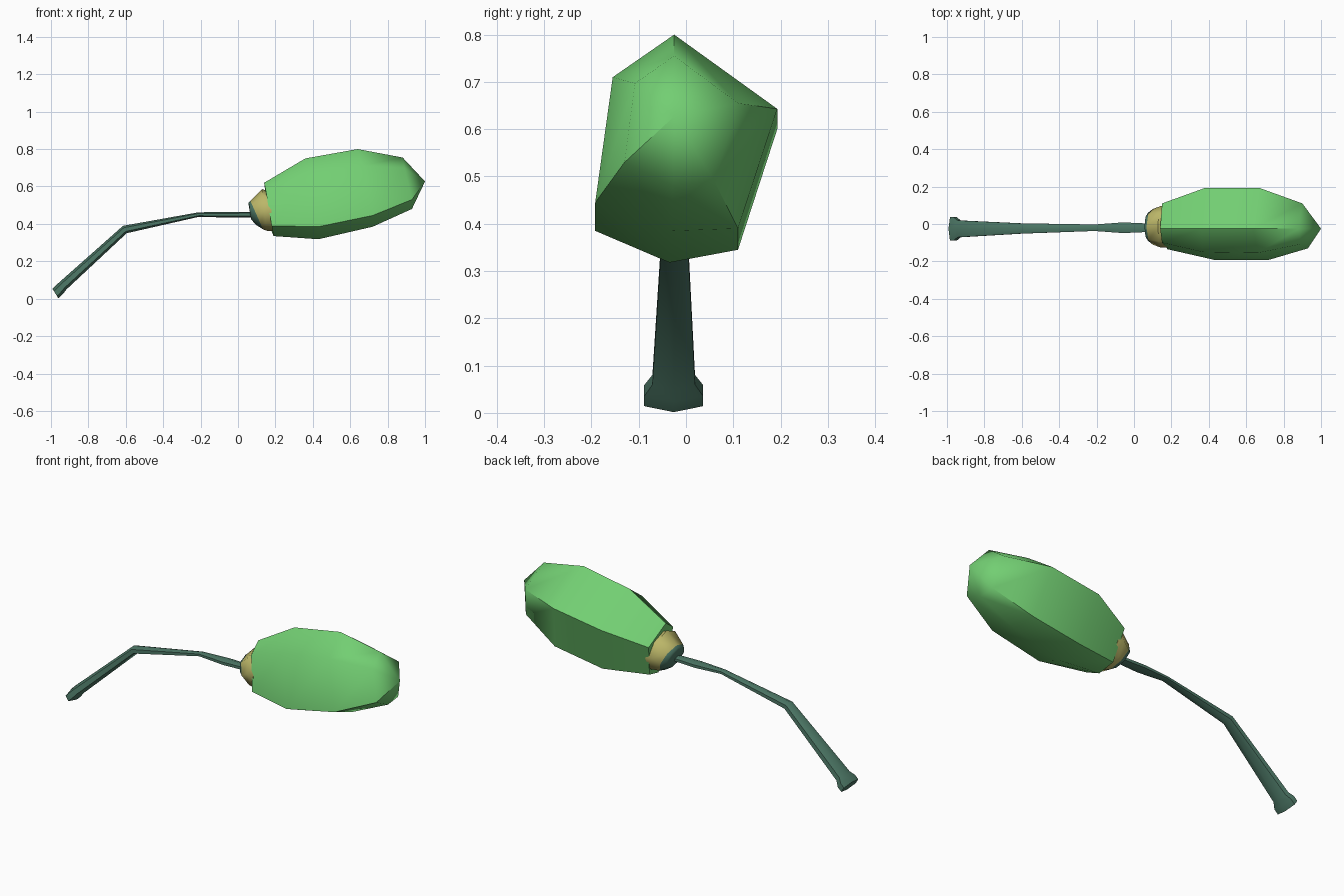
import bpy, bmesh, math
from mathutils import Vector

if "Cube" in bpy.data.objects:
    bpy.data.objects.remove(bpy.data.objects["Cube"])


def material(name, rgb):
    m = bpy.data.materials.new(name)
    m.diffuse_color = (*rgb, 1)
    m.use_nodes = True
    m.node_tree.nodes["Principled BSDF"].inputs["Base Color"].default_value = m.diffuse_color
    return m


pod_green = material("pod green", (0.17, 0.62, 0.17))
stem_green = material("stem green", (0.075, 0.19, 0.135))
collar_yellow = material("collar yellow", (0.50, 0.47, 0.14))


def loft(name, rings, mats, tip=None, angle=40, rule=None):
    """Skin a list of vertex rings; ends are capped or drawn to a tip."""
    bm = bmesh.new()
    vs = [[bm.verts.new(p) for p in r] for r in rings]
    n = len(vs[0])
    for k in range(len(vs) - 1):
        for i in range(n):
            j = (i + 1) % n
            f = bm.faces.new((vs[k][i], vs[k][j], vs[k + 1][j], vs[k + 1][i]))
            f.material_index = rule(k) if rule else 0
    bm.faces.new(vs[0])
    if tip:
        t = bm.verts.new(tip)
        for i in range(n):
            bm.faces.new((vs[-1][i], vs[-1][(i + 1) % n], t))
    else:
        f = bm.faces.new(vs[-1])
        f.material_index = rule(len(vs) - 2) if rule else 0
    bmesh.ops.recalc_face_normals(bm, faces=bm.faces[:])
    me = bpy.data.meshes.new(name)
    bm.to_mesh(me)
    bm.free()
    for m in mats:
        me.materials.append(m)
    ob = bpy.data.objects.new(name, me)
    bpy.context.collection.objects.link(ob)
    bpy.ops.object.select_all(action='DESELECT')
    ob.select_set(True)
    bpy.context.view_layer.objects.active = ob
    bpy.ops.object.shade_smooth_by_angle(angle=math.radians(angle))
    return ob


def ring(x, y, z, half_y, half_v, pitch, n):
    """Ellipse of n points around an axis pitched up from +x."""
    p = math.radians(pitch)
    up = Vector((-math.sin(p), 0, math.cos(p)))
    side = Vector((0, 1, 0))
    c = Vector((x, y, z))
    return [c + side * half_y * math.sin(2 * math.pi * i / n)
            + up * half_v * math.cos(2 * math.pi * i / n) for i in range(n)]


# Pod: six ridges running from the collar to the tip
ridges = [
    [(.14, -.025, .62), (.36, -.025, .75), (.64, -.025, .80), (.88, -.025, .755)],  # top
    [(.15, .11, .535), (.38, .193, .60), (.67, .193, .643), (.90, .11, .655)],      # right
    [(.18, .06, .36), (.43, .11, .345), (.72, .11, .39), (.93, .06, .49)],          # lower right
    [(.19, -.03, .335), (.43, -.035, .318), (.72, -.03, .385), (.93, -.028, .48)],  # bottom
    [(.18, -.135, .39), (.43, -.192, .385), (.72, -.192, .445), (.93, -.13, .53)],  # left
    [(.15, -.10, .57), (.37, -.15, .66), (.66, -.155, .71), (.89, -.108, .697)],    # upper left
]
loft("pod", list(zip(*ridges)), [pod_green], tip=(1.0, -.025, .627), angle=50)

# Collar: dark rounded base, then a yellow band
collar = [
    ring(.064, -.015, .460, .045, .035, 10, 8),
    ring(.075, -.015, .455, .075, .062, 18, 8),
    ring(.100, -.015, .447, .095, .083, 24, 8),
    ring(.140, -.015, .475, .110, .112, 6, 8),
    ring(.180, -.015, .465, .112, .104, 4, 8),
]
loft("collar", collar, [stem_green, collar_yellow], angle=60,
     rule=lambda k: 0 if k < 2 else 1)

# Stem: flared foot, bent stalk, small swelling near the collar
stem = [
    ring(-.976, -.026, .027, .072, .030, 32, 6),
    ring(-.956, -.026, .047, .072, .030, 38, 6),
    ring(-.935, -.026, .070, .052, .027, 40, 6),
    ring(-.605, -.024, .370, .032, .022, 26, 6),
    ring(-.210, -.020, .450, .020, .012, 6, 6),
    ring(-.060, -.020, .449, .033, .015, 0, 6),
    ring(.080, -.020, .450, .026, .015, 0, 6),
]
loft("stem", stem, [stem_green], angle=50)
